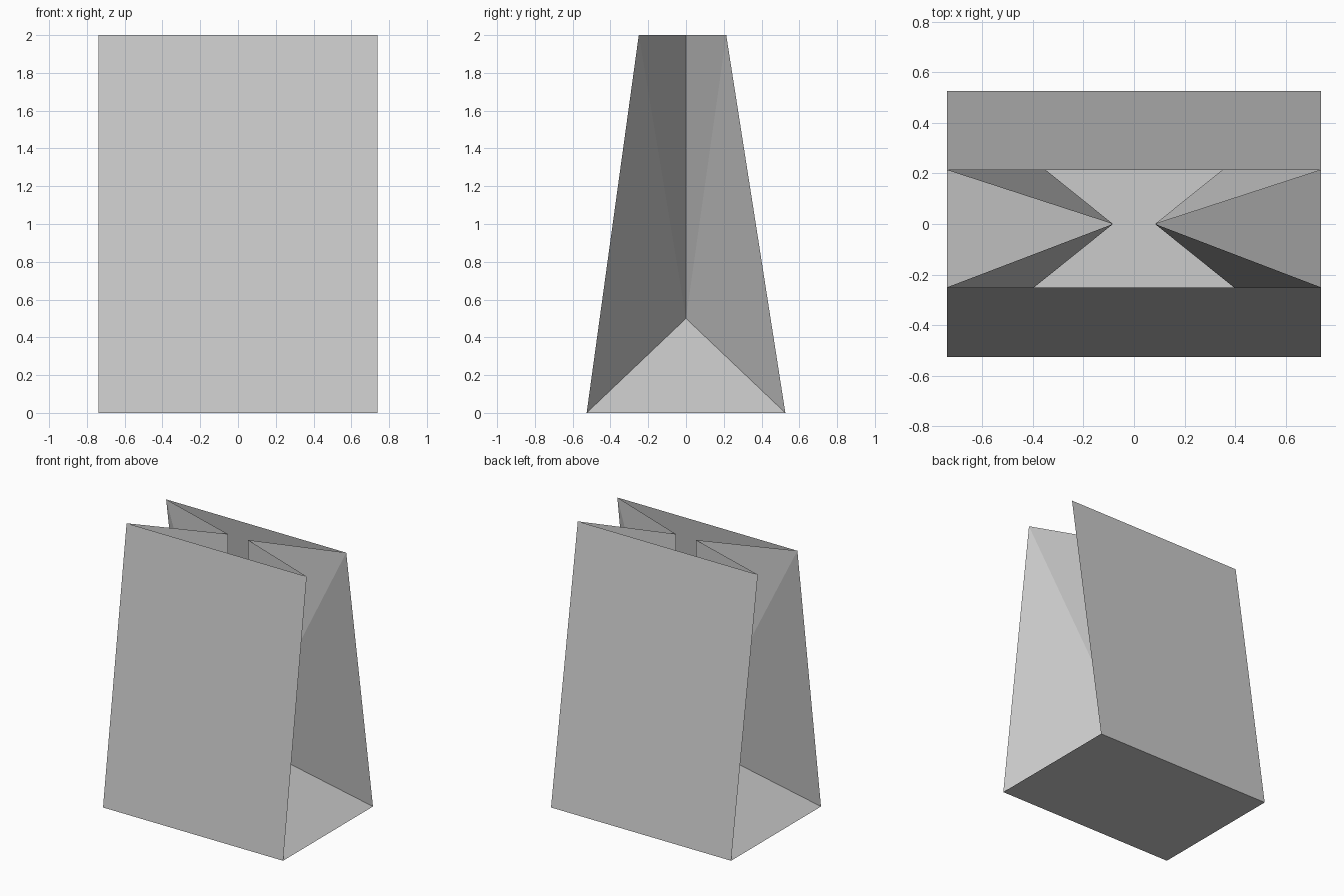
import bpy

if "Cube" in bpy.data.objects:
    bpy.data.objects.remove(bpy.data.objects["Cube"])

W, D, H = 0.738, 0.526, 2.0           # half width, half depth, height
FRONT, BACK = -0.25, 0.213            # y of the top rims
FOLD_X, FOLD_Z = 0.083, 0.5           # inner crease of the side gussets


def panel_object(name, verts, faces, mirror=False):
    mesh = bpy.data.meshes.new(name)
    mesh.from_pydata(verts, [], faces)
    obj = bpy.data.objects.new(name, mesh)
    bpy.context.collection.objects.link(obj)
    if mirror:
        mod = obj.modifiers.new("mirror", 'MIRROR')
        mod.use_mirror_merge = False
    return obj


# Floor
panel_object("bag_floor",
             [(-W, -D, 0), (-W, D, 0), (W, D, 0), (W, -D, 0)], [(0, 1, 2, 3)])

# Front and back walls, leaning inward to the open top
for name, side, rim in (("front_wall", -1, FRONT), ("back_wall", 1, BACK)):
    s = -side * W
    panel_object(name, [(-s, side * D, 0), (s, side * D, 0),
                        (s, rim, H), (-s, rim, H)], [(3, 2, 1, 0)] if side == -1 and s < 0 else [(0, 1, 2, 3)])
    if side == -1:
        bpy.data.objects[name].data.flip_normals()

# Folded side gussets: bottom triangle, then two creased panels each side
verts = [(W, -D, 0), (W, D, 0), (W, BACK, H), (W, FRONT, H),
         (FOLD_X, 0, FOLD_Z), (FOLD_X, 0, H)]
faces = [(0, 1, 4), (1, 2, 4), (2, 5, 4), (0, 4, 3), (3, 4, 5)]
panel_object("side_gussets", verts, faces, mirror=True)

# Make every wall face outward
for name, side in (("front_wall", -1), ("back_wall", 1)):
    mesh = bpy.data.objects[name].data
    if mesh.polygons[0].normal.y * side < 0:
        mesh.flip_normals()
